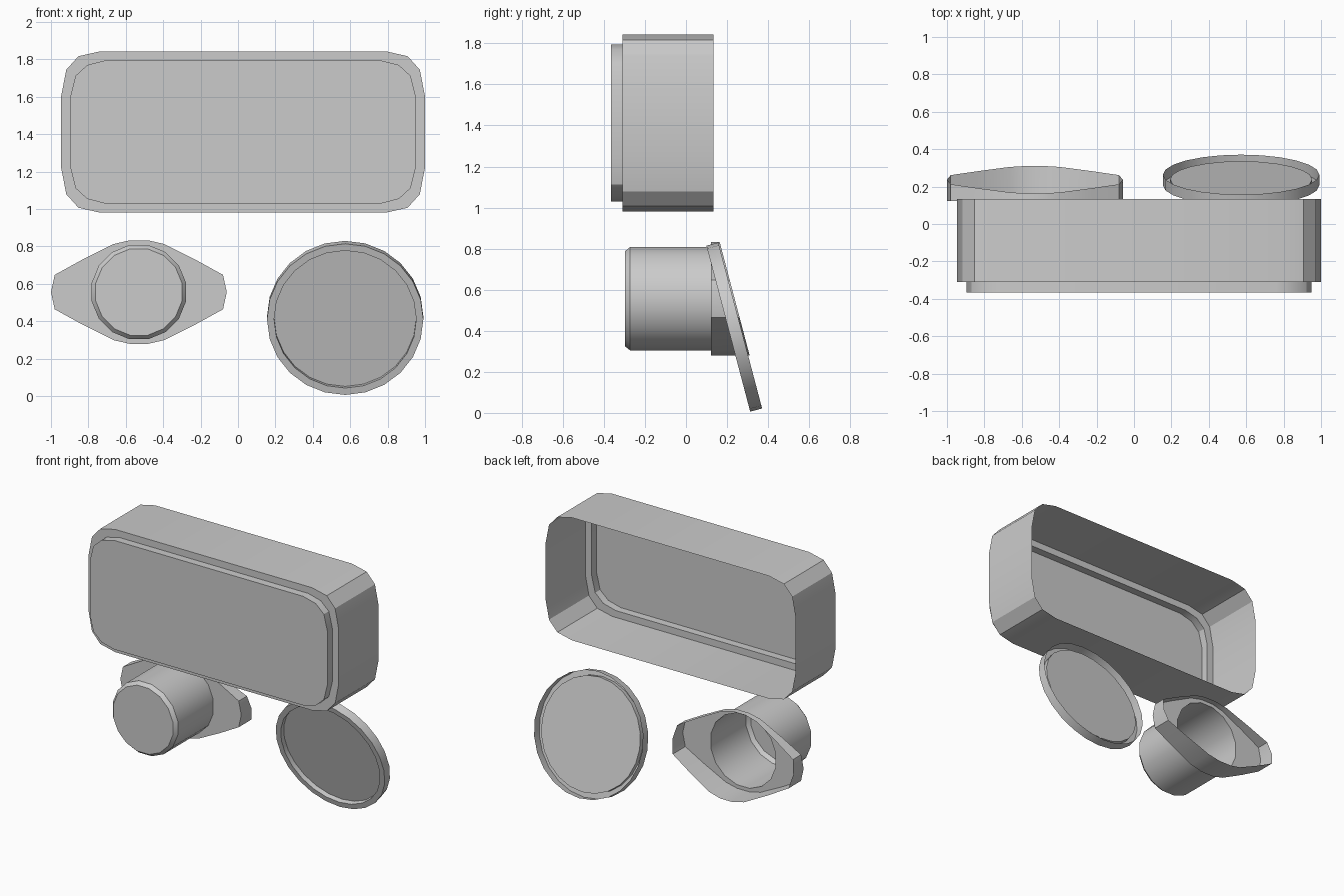
import bpy, bmesh, math
from mathutils import Matrix

cube = bpy.data.objects.get("Cube")
if cube:
    bpy.data.objects.remove(cube, do_unlink=True)

grey = bpy.data.materials.new("plain grey")
grey.use_nodes = True
COLOUR = (0.6, 0.6, 0.6, 1)
grey.diffuse_color = COLOUR
grey.node_tree.nodes["Principled BSDF"].inputs["Base Color"].default_value = COLOUR


def mirrored(quarter):
    """Mirror a quarter outline (top to side) into a closed loop."""
    half = quarter + [(x, -z) for x, z in reversed(quarter) if z > 0]
    return half + [(-x, z) for x, z in reversed(half) if x > 0]


def circle(radius, sides, offset=0.0):
    step = math.tau / sides
    return [(radius * math.sin((i + offset) * step), radius * math.cos((i + offset) * step))
            for i in range(sides)]


def thin_shell(name, loops, capped, matrix):
    """Join outlines at given depths into an open sheet; cap the first if asked."""
    bm = bmesh.new()
    rings = []
    for outline, depth in loops:
        place = depth if callable(depth) else (lambda z, d=depth: d)
        rings.append([bm.verts.new((x, place(z), z)) for x, z in outline])
    for a, b in zip(rings, rings[1:]):
        n = len(a)
        for i in range(n):
            j = (i + 1) % n
            bm.faces.new((a[i], a[j], b[j], b[i]))
    if capped:
        bm.faces.new(list(reversed(rings[0])))
    bm.transform(matrix)
    bmesh.ops.recalc_face_normals(bm, faces=bm.faces)
    # Front cap looks towards -y
    cap = max(bm.faces, key=lambda f: len(f.verts))
    if capped and cap.normal.y > 0:
        bmesh.ops.reverse_faces(bm, faces=bm.faces)
    mesh = bpy.data.meshes.new(name)
    bm.to_mesh(mesh)
    bm.free()
    mesh.materials.append(grey)
    obj = bpy.data.objects.new(name, mesh)
    bpy.context.collection.objects.link(obj)
    bpy.ops.object.select_all(action='DESELECT')
    obj.select_set(True)
    bpy.context.view_layer.objects.active = obj
    bpy.ops.object.shade_smooth_by_angle(angle=math.radians(30))
    return obj


# Rounded tray, open at the back, with a stepped front panel
outer = mirrored([(0.765, 0.431), (0.88, 0.405), (0.945, 0.333), (0.973, 0.19)])
inner = mirrored([(0.735, 0.383), (0.833, 0.358), (0.896, 0.3), (0.923, 0.19)])
thin_shell("rectangular_tray",
           [(inner, -0.365), (inner, -0.31), (outer, -0.31), (outer, 0.133)],
           True, Matrix.Translation((0.027, 0, 1.412)))

# Round cup with a pointed oval flange whose rear rim is cut on a slant
oval = mirrored([(0.048, 0.277), (0.135, 0.257), (0.305, 0.172), (0.45, 0.092), (0.47, 0)])
barrel = circle(0.257, 16, 0.5)
SLOPE = math.tan(math.radians(14.8))
thin_shell("cup_barrel",
           [(circle(0.236, 16, 0.5), -0.297), (barrel, -0.272), (barrel, 0.122)],
           True, Matrix.Translation((-0.53, 0, 0.556)))
bridge = thin_shell("oval_flange_wall",
                    [(oval, 0.122), (oval, lambda z: 0.237 - SLOPE * z)],
                    False, Matrix.Translation((-0.53, 0, 0.556)))

# Flat flange plate: oval sheet with the barrel hole left open
bm = bmesh.new()
edges = []
for outline in (oval, barrel):
    vs = [bm.verts.new((x - 0.53, 0.122, z + 0.556)) for x, z in outline]
    edges += [bm.edges.new((vs[i - 1], vs[i])) for i in range(len(vs))]
bmesh.ops.triangle_fill(bm, edges=edges, use_beauty=True, normal=(0, -1, 0))
for f in bm.faces:
    f.normal_update()
    if f.normal.y > 0:
        f.normal_flip()
plate_mesh = bpy.data.meshes.new("oval_flange_plate")
bm.to_mesh(plate_mesh)
bm.free()
plate_mesh.materials.append(grey)
bpy.context.collection.objects.link(bpy.data.objects.new("oval_flange_plate", plate_mesh))

# Tilted round lid: recessed disc, front lip, outer rim open at the back
recess, rim = circle(0.38, 24), circle(0.418, 24)
tilt = Matrix.Translation((0.573, 0.235, 0.418)) @ Matrix.Rotation(math.radians(14.8), 4, 'X')
thin_shell("round_lid",
           [(recess, 0.004), (recess, -0.03), (rim, -0.03), (rim, 0.03)],
           True, tilt)
